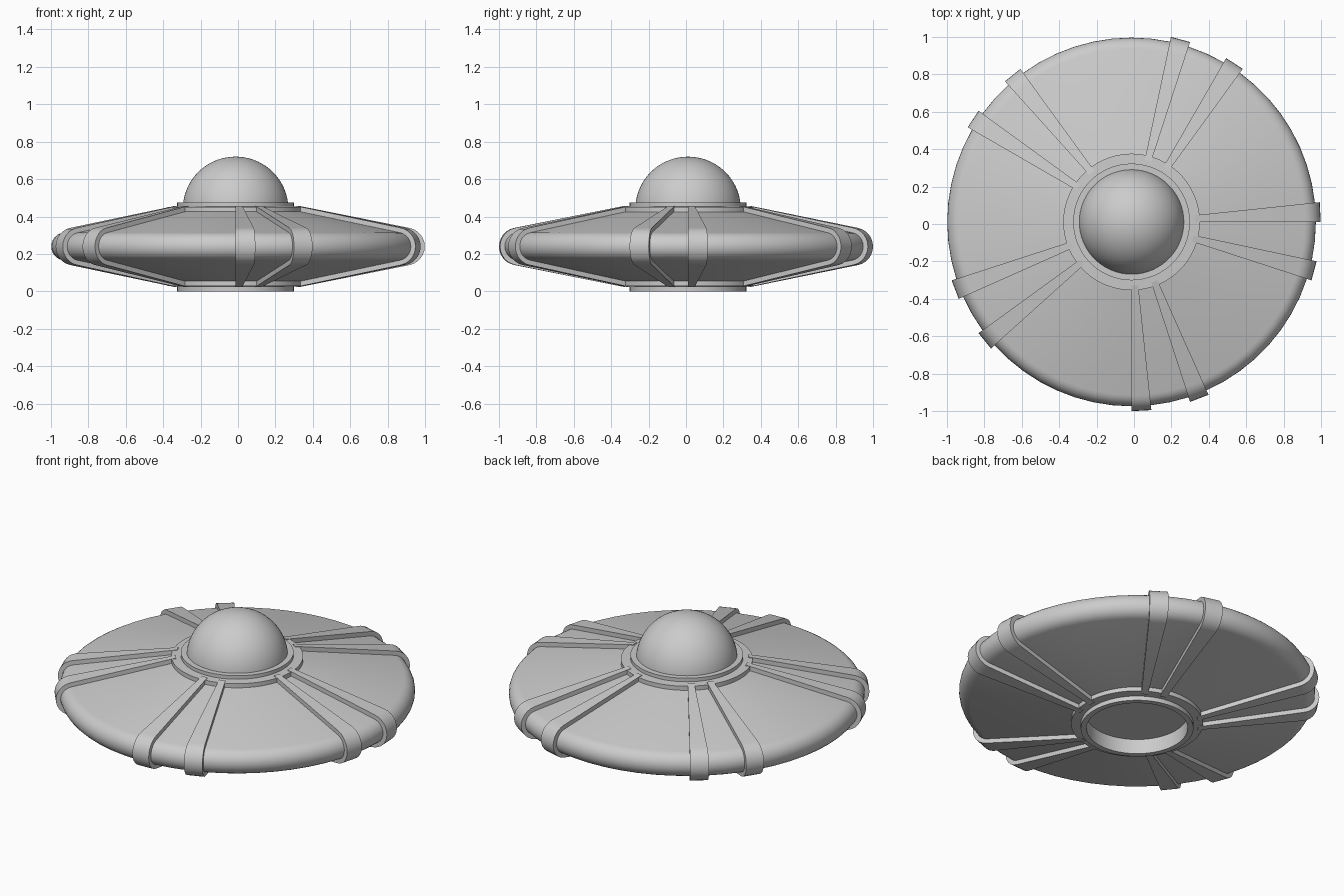
import bpy, bmesh
from math import sin, cos, radians, pi, sqrt

if "Cube" in bpy.data.objects:
    bpy.data.objects.remove(bpy.data.objects["Cube"])

CX, CY = -0.013, 0.011      # saucer axis
MID = 0.24                  # height of the rim's centre line
SEG = 60


def lathe(name, profile, start=0, sweep=360, closed=False, sharp=35):
    """Revolve (radius, z) points round the saucer axis."""
    full = sweep == 360
    steps = max(1, round(SEG * sweep / 360))
    bm = bmesh.new()
    rows = []
    for i in range(steps if full else steps + 1):
        a = radians(start + i * sweep / steps)
        rows.append([bm.verts.new((CX + r * cos(a), CY + r * sin(a), z)) for r, z in profile])
    n = len(profile)
    for i in range(steps):
        a, b = rows[i], rows[(i + 1) % len(rows)]
        for j in range(n if closed else n - 1):
            k = (j + 1) % n
            bm.faces.new((a[j], b[j], b[k], a[k]))
    if not full:
        bm.faces.new(rows[0])
        bm.faces.new(rows[-1][::-1])
    bmesh.ops.remove_doubles(bm, verts=bm.verts, dist=1e-5)
    bmesh.ops.recalc_face_normals(bm, faces=bm.faces)
    me = bpy.data.meshes.new(name)
    bm.to_mesh(me)
    bm.free()
    ob = bpy.data.objects.new(name, me)
    bpy.context.collection.objects.link(ob)
    bpy.context.view_layer.objects.active = ob
    ob.select_set(True)
    bpy.ops.object.shade_smooth_by_angle(angle=radians(sharp))
    ob.select_set(False)
    return ob


def shell(offset, inner_r):
    """Saucer cross-section, top to bottom: slope, round rim, slope."""
    rad, cen, tilt = 0.075 + offset, 0.91, radians(11.3)
    arc = []
    for i in range(13):
        a = (pi / 2 - tilt) * (1 - i / 6)
        arc.append((cen + rad * cos(a), MID + rad * sin(a)))
    r, z = arc[0]
    h = z + (r - inner_r) * 0.2
    return [(inner_r, h)] + arc + [(inner_r, 2 * MID - h)]


# Main saucer body
lathe("saucer_hull", shell(0, 0.29))

# Five pairs of wraparound straps
strap = shell(0.026, 0.34) + shell(-0.01, 0.34)[::-1]
for k in range(5):
    for side, a in (("a", 270), ("b", 288)):
        lathe(f"strap_{k + 1}{side}", strap, a + 72 * k, 6, closed=True)

# Raised hub rings above and below
lathe("upper_hub", [(0.28, 0.40), (0.365, 0.40), (0.365, 0.451), (0.28, 0.455)], closed=True)
lathe("lower_hub", [(0.28, 0.08), (0.365, 0.08), (0.365, 0.029), (0.28, 0.025)], closed=True)

# Dome collar and glass dome
lathe("dome_collar", [(0.26, 0.44), (0.312, 0.44), (0.312, 0.475), (0.26, 0.475)], closed=True)
dome = [(0.282 * cos(radians(a)), 0.44 + 0.28 * sin(radians(a))) for a in range(0, 90, 5)]
lathe("dome", dome + [(0, 0.72)])

# Underside ring with a recessed hatch
lathe("base_ring", [(0.312, 0.06), (0.312, 0), (0.28, 0), (0.28, 0.09), (0, 0.09)])
